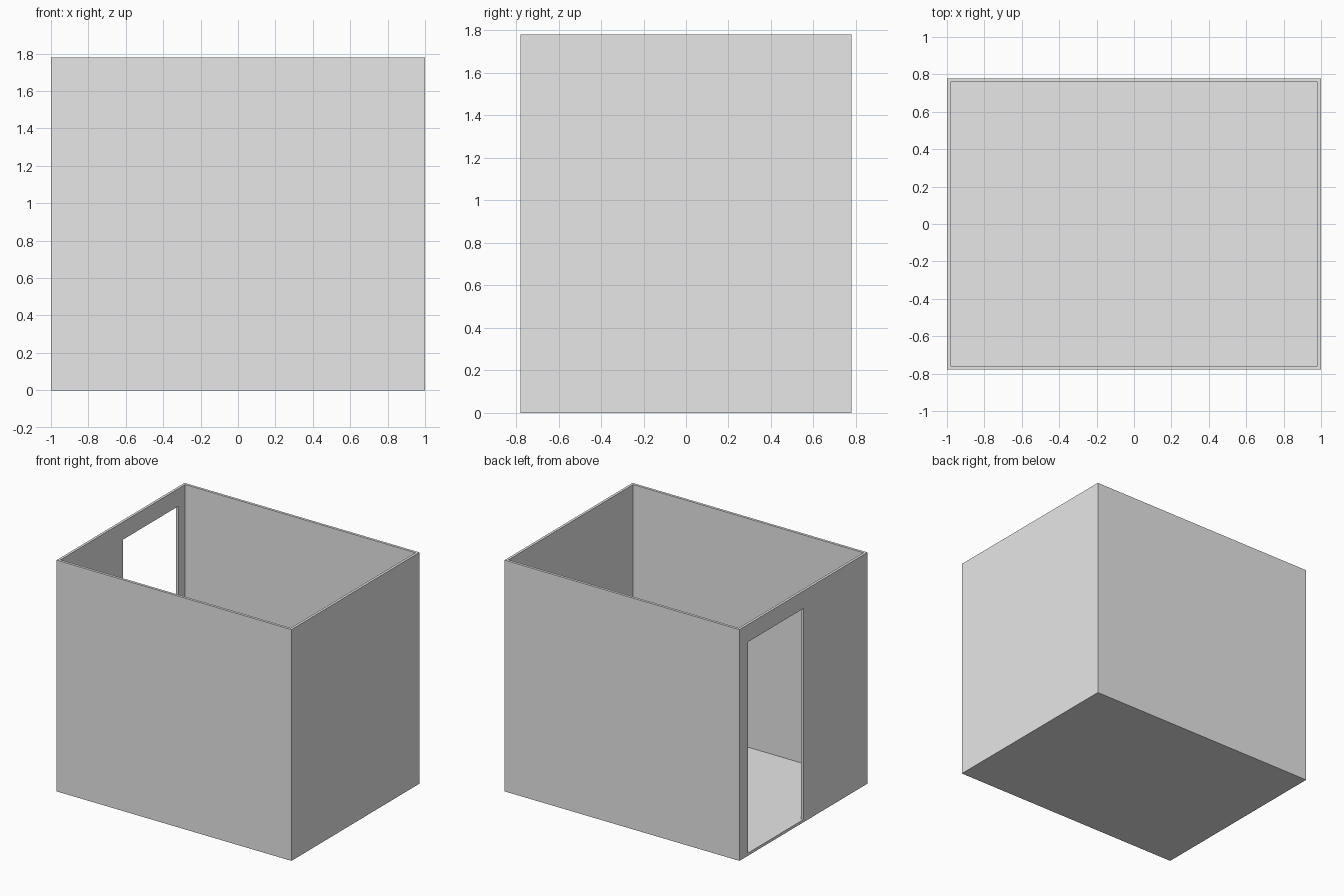
import bpy
import bmesh
from mathutils import Matrix, Vector

cube = bpy.data.objects.get("Cube")
if cube:
    bpy.data.objects.remove(cube, do_unlink=True)

WIDTH, DEPTH, HEIGHT, WALL = 2.0, 1.556, 1.78, 0.02

grey = bpy.data.materials.new("light grey")
grey.use_nodes = True
grey.diffuse_color = (0.8, 0.8, 0.8, 1)
grey.node_tree.nodes["Principled BSDF"].inputs["Base Color"].default_value = (0.8, 0.8, 0.8, 1)


def box_mesh(low, high):
    """Return a bmesh box spanning two opposite corners."""
    low, high = Vector(low), Vector(high)
    bm = bmesh.new()
    bmesh.ops.create_cube(bm, size=1, matrix=Matrix.Translation((low + high) / 2)
                          @ Matrix.Diagonal((*(high - low), 1)))
    return bm


def make_object(name, bm):
    mesh = bpy.data.meshes.new(name)
    bm.to_mesh(mesh)
    bm.free()
    mesh.materials.append(grey)
    obj = bpy.data.objects.new(name, mesh)
    bpy.context.collection.objects.link(obj)
    return obj


# Open-topped room: inset the top of a box and push it down to the floor
bm = box_mesh((-WIDTH / 2, -DEPTH / 2, 0), (WIDTH / 2, DEPTH / 2, HEIGHT))
bm.normal_update()
top = max(bm.faces, key=lambda f: f.calc_center_median().z)
bmesh.ops.inset_region(bm, faces=[top], thickness=WALL, use_even_offset=True)
pushed = bmesh.ops.extrude_discrete_faces(bm, faces=[top])["faces"]
for vert in pushed[0].verts:
    vert.co.z = WALL
bmesh.ops.recalc_face_normals(bm, faces=bm.faces)
room = make_object("room_walls_and_floor", bm)

# Doorway cut through the side wall, near the back corner
cutter = make_object("doorway_cutter", box_mesh((-1.1, 0.0, WALL + 0.001), (-0.9, 0.676, 1.645)))
cutter.hide_render = True
cut = room.modifiers.new("doorway", "BOOLEAN")
cut.operation = "DIFFERENCE"
cut.solver = "EXACT"
cut.object = cutter
bpy.context.view_layer.objects.active = room
room.select_set(True)
bpy.ops.object.modifier_apply(modifier=cut.name)
bpy.data.objects.remove(cutter, do_unlink=True)
